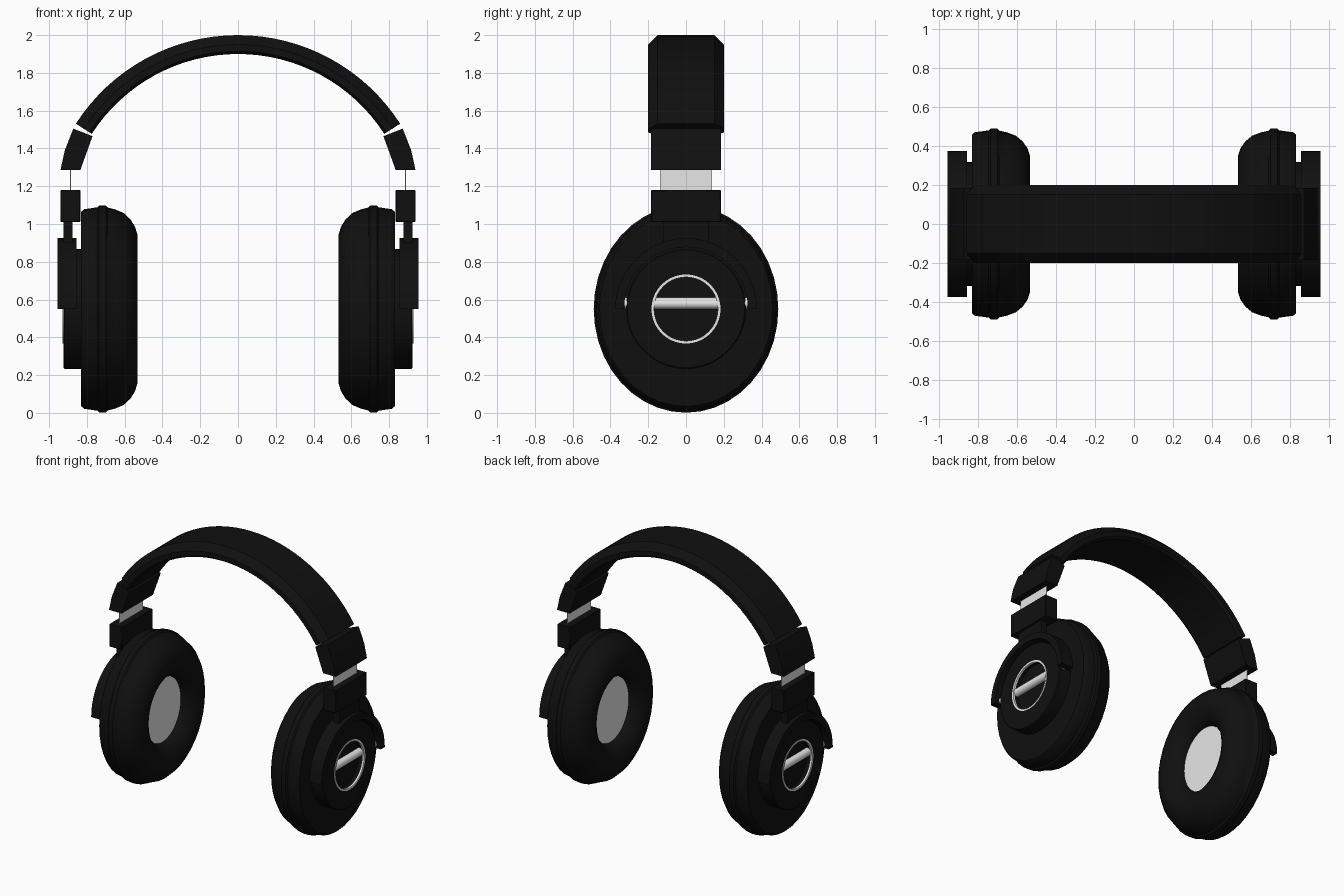
import bpy
import bmesh
from math import sin, cos, pi, radians

cube = bpy.data.objects.get("Cube")
if cube:
    bpy.data.objects.remove(cube, do_unlink=True)


def material(name, value, rough):
    m = bpy.data.materials.new(name)
    m.use_nodes = True
    color = (value, value, value, 1)
    m.diffuse_color = color
    shader = m.node_tree.nodes["Principled BSDF"]
    shader.inputs["Base Color"].default_value = color
    shader.inputs["Roughness"].default_value = rough
    return m


BLACK = material("matte black", 0.005, 0.6)
SILVER = material("light silver", 0.8, 0.5)
CUP_Z = 0.55


def skin(name, rings, mat, loop=False, mirror=True, bevel=0):
    """Join a row of matching cross-sections into one closed surface."""
    bm = bmesh.new()
    rows = [[bm.verts.new(p) for p in ring] for ring in rings]
    n = len(rows[0])
    pairs = list(zip(rows, rows[1:]))
    if loop:
        pairs.append((rows[-1], rows[0]))
    else:
        bm.faces.new(rows[0])
        bm.faces.new(rows[-1])
    for a, b in pairs:
        for i in range(n):
            j = (i + 1) % n
            bm.faces.new((a[i], a[j], b[j], b[i]))
    bmesh.ops.remove_doubles(bm, verts=bm.verts, dist=1e-5)
    bmesh.ops.dissolve_degenerate(bm, edges=bm.edges, dist=1e-5)
    bmesh.ops.recalc_face_normals(bm, faces=bm.faces)
    mesh = bpy.data.meshes.new(name)
    bm.to_mesh(mesh)
    bm.free()
    obj = bpy.data.objects.new(name, mesh)
    bpy.context.collection.objects.link(obj)
    mesh.materials.append(mat)
    bpy.ops.object.select_all(action="DESELECT")
    obj.select_set(True)
    bpy.context.view_layer.objects.active = obj
    bpy.ops.object.shade_smooth_by_angle(angle=radians(35))
    if bevel:
        mod = obj.modifiers.new("soft edges", "BEVEL")
        mod.width = bevel
        mod.segments = 1
    if mirror:
        obj.modifiers.new("both sides", "MIRROR")
    return obj


def lathe(name, profile, mat, sy=1.0, sz=1.0, steps=40):
    """Spin (x, radius) points about the sideways axis of the ear cup."""
    turns = [2 * pi * i / steps for i in range(steps)]
    rings = [[(x, sy * r * cos(t), CUP_Z + sz * r * sin(t)) for x, r in profile]
             for t in turns]
    return skin(name, rings, mat, loop=True)


def prism(name, outline, half_width, mat, bevel=0):
    """Extrude an (x, z) outline from front to back."""
    rings = [[(x, y, z) for x, z in outline] for y in (-half_width, half_width)]
    return skin(name, rings, mat, bevel=bevel)


def block(name, x0, x1, z0, z1, half_width, mat, bevel=0):
    return prism(name, [(x0, z0), (x1, z0), (x1, z1), (x0, z1)], half_width, mat, bevel)


# Headband: chamfered section swept along an arc
section = [(1.02, -0.15), (1.02, 0.15), (0.97, 0.2), (0.935, 0.2),
           (0.92, 0.18), (0.92, -0.18), (0.935, -0.2), (0.97, -0.2)]
angles = [radians(57.3) * i / 16 for i in range(-16, 17)]
skin("headband", [[(r * sin(a), y, 0.98 + r * cos(a)) for r, y in section]
                  for a in angles], BLACK, mirror=False)

# Sleeves, sliders and hinge blocks
prism("band_sleeve", [(0.835, 1.285), (0.94, 1.285), (0.917, 1.39),
                      (0.872, 1.505), (0.77, 1.465)], 0.185, BLACK)
block("slider_plate", 0.885, 0.89, 1.1, 1.36, 0.138, SILVER)
block("hinge_block", 0.835, 0.94, 1.01, 1.18, 0.185, BLACK, bevel=0.004)
block("hinge_stem", 0.875, 0.925, 0.89, 1.03, 0.12, BLACK)

# Half-ring yoke over the upper half of the cup
yoke_section = [(0.855, 0.328), (0.955, 0.328), (0.955, 0.375), (0.855, 0.375)]
skin("yoke", [[(x, r * cos(t), CUP_Z + r * sin(t)) for x, r in yoke_section]
              for t in [pi * i / 24 for i in range(25)]], BLACK)

# Oval ear cup: housing, seam bead and padded cushion
lathe("ear_cup", [
    (0.83, 0), (0.83, 0.515), (0.815, 0.528), (0.755, 0.537),
    (0.745, 0.537), (0.735, 0.549), (0.7, 0.549), (0.69, 0.537),
    (0.65, 0.527), (0.605, 0.508), (0.57, 0.475), (0.545, 0.435),
    (0.533, 0.395), (0.533, 0.365), (0.545, 0.32), (0.57, 0.275),
    (0.605, 0.245), (0.63, 0.24), (0.63, 0)], BLACK, sy=0.89)
lathe("speaker_cover", [(0.625, 0), (0.632, 0), (0.632, 0.241), (0.625, 0.241)],
      SILVER, sy=0.89)

# Round hub with a shallow pocket, trim ring and cross rod
lathe("hub", [(0.82, 0), (0.82, 0.318), (0.918, 0.318), (0.925, 0.311),
              (0.925, 0.172), (0.885, 0.172), (0.885, 0)], BLACK)
lathe("trim_ring", [(0.915, 0.169), (0.928, 0.169), (0.928, 0.183), (0.915, 0.183)],
      SILVER)
skin("cross_rod", [[(0.893 + 0.03 * cos(t), y, 0.58 + 0.03 * sin(t))
                    for t in [2 * pi * i / 20 for i in range(20)]]
                   for y in (-0.326, 0.326)], SILVER)
